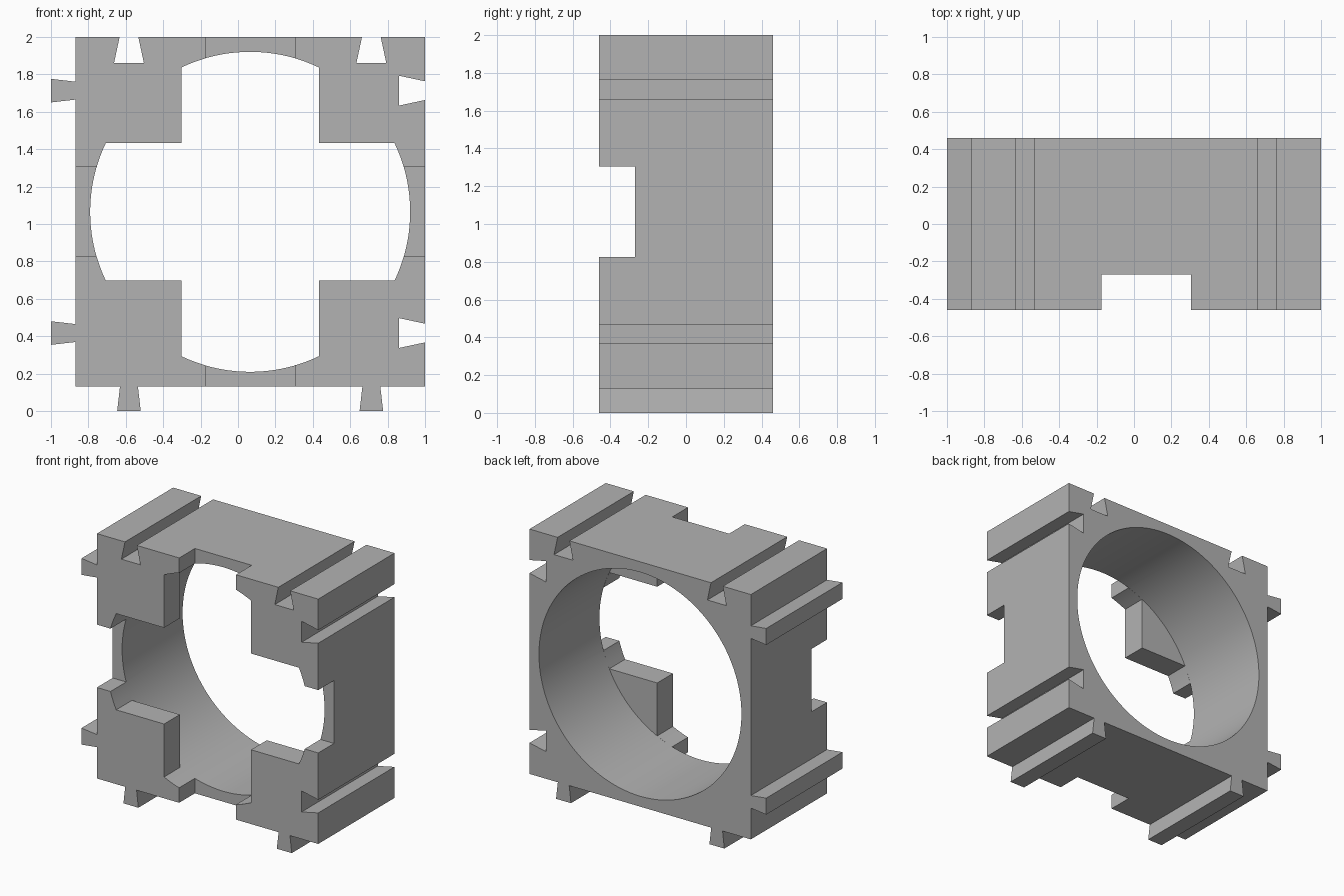
import bpy, bmesh, math
from mathutils import Matrix, Vector

cube = bpy.data.objects.get("Cube")
if cube:
    bpy.data.objects.remove(cube, do_unlink=True)

CX, CZ = 0.065, 1.065      # bore axis
HALF, DEPTH = 0.935, 0.46  # half width of the frame, half depth
PLATE = -0.27              # back of the front plate
RADIUS, CROSS, NOTCH = 0.855, 0.3675, 0.24
RAIL = 0.648               # rail and slot distance from the axis

grey = bpy.data.materials.new("plain_grey")
grey.use_nodes = True
grey.diffuse_color = (0.45, 0.45, 0.45, 1)
grey.node_tree.nodes["Principled BSDF"].inputs["Base Color"].default_value = (0.45, 0.45, 0.45, 1)


def prism(name, points, y0, y1):
    """Extrude a front-facing profile, given about the axis, from y0 to y1."""
    bm = bmesh.new()
    face = bm.faces.new([bm.verts.new((CX + x, y0, CZ + z)) for x, z in points])
    new = bmesh.ops.extrude_face_region(bm, geom=[face])["geom"]
    bmesh.ops.translate(bm, vec=(0, y1 - y0, 0),
                        verts=[v for v in new if isinstance(v, bmesh.types.BMVert)])
    bmesh.ops.recalc_face_normals(bm, faces=bm.faces)
    mesh = bpy.data.meshes.new(name)
    bm.to_mesh(mesh)
    bm.free()
    mesh.materials.append(grey)
    obj = bpy.data.objects.new(name, mesh)
    bpy.context.collection.objects.link(obj)
    return obj


def turned(points, quarter):
    rot = Matrix.Rotation(quarter * math.pi / 2, 2)
    return [rot @ Vector(p) for p in points]


def arc(radius, start, end, steps):
    return [(radius * math.cos(start + (end - start) * i / steps),
             radius * math.sin(start + (end - start) * i / steps)) for i in range(steps + 1)]


def rectangle(w, h):
    return [(-w, -h), (w, -h), (w, h), (-w, h)]


def bottom_side(neck, tip, reach):
    """Lower edge with two dovetails; positive reach stands out, negative cuts in."""
    pts = [(-HALF, -HALF)]
    for c in (-RAIL, RAIL):
        pts += [(c - neck, -HALF), (c - tip, -HALF - reach),
                (c + tip, -HALF - reach), (c + neck, -HALF)]
    return pts


# Outline: rails on the bottom and one side, matching slots on the other two
rail = bottom_side(0.048, 0.063, 0.13)
slot = bottom_side(0.05, 0.08, -0.14)
outline = []
for quarter, side in enumerate((rail, slot, slot, rail)):
    outline += turned(side, quarter)
frame = prism("dovetail_frame", outline, -DEPTH, DEPTH)

# Round bore behind the front plate
bore = prism("bore_cutter", arc(RADIUS + 0.0005, 0, math.tau, 128)[:-1], PLATE, 0.7)

# Cross-shaped opening with rounded ends
a = math.asin(CROSS / RADIUS)
cross = []
for quarter in range(4):
    cross += turned(arc(RADIUS, -a, a, 18) + [(CROSS, CROSS)], quarter)
opening = prism("cross_opening_cutter", cross, -0.7, PLATE + 0.1)

# Notches through the four walls at the front
upright = prism("upright_notch_cutter", rectangle(NOTCH, 1.3), -0.7, PLATE)
level = prism("level_notch_cutter", rectangle(1.3, NOTCH), -0.7, PLATE)

for cutter in (bore, opening, upright, level):
    mod = frame.modifiers.new(cutter.name, "BOOLEAN")
    mod.operation = "DIFFERENCE"
    mod.solver = "EXACT"
    mod.object = cutter

# Apply the cuts and remove the cutters
bpy.context.view_layer.update()
result = bpy.data.meshes.new_from_object(frame.evaluated_get(bpy.context.evaluated_depsgraph_get()))
frame.modifiers.clear()
frame.data = result
for cutter in (bore, opening, upright, level):
    bpy.data.objects.remove(cutter, do_unlink=True)

# Smooth bore, sharp edges elsewhere
bpy.ops.object.select_all(action="DESELECT")
frame.select_set(True)
bpy.context.view_layer.objects.active = frame
bpy.ops.object.shade_smooth_by_angle(angle=math.radians(30))
